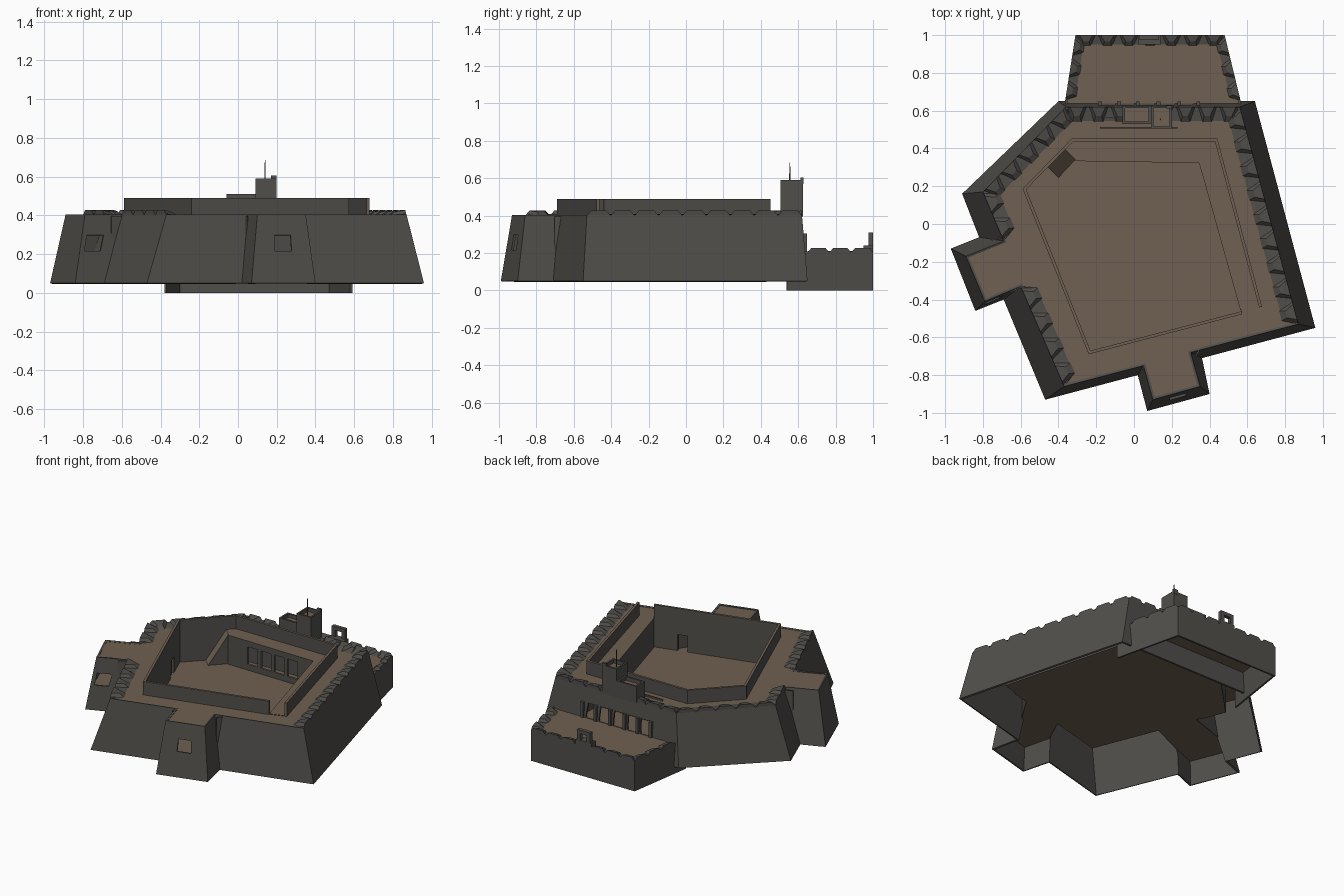
import bpy
import bmesh
from mathutils import Vector

if "Cube" in bpy.data.objects:
    bpy.data.objects.remove(bpy.data.objects["Cube"])


def material(name, rgb):
    m = bpy.data.materials.new(name)
    m.use_nodes = True
    m.diffuse_color = (*rgb, 1)
    m.node_tree.nodes["Principled BSDF"].inputs["Base Color"].default_value = (*rgb, 1)
    return m


STONE = material("dark stone", (0.082, 0.078, 0.07))
EARTH = material("brown earth", (0.16, 0.118, 0.085))


def finish(name, bm, mats, thick=0.0, offset=-1, merge=True):
    if merge:
        bmesh.ops.remove_doubles(bm, verts=bm.verts, dist=0.0005)
    mesh = bpy.data.meshes.new(name)
    bm.to_mesh(mesh)
    bm.free()
    ob = bpy.data.objects.new(name, mesh)
    bpy.context.collection.objects.link(ob)
    for m in mats:
        mesh.materials.append(m)
    if thick:
        s = ob.modifiers.new("thickness", 'SOLIDIFY')
        s.thickness, s.offset = thick, offset
        s.use_even_offset = True
        s.material_offset_rim = len(mats) - 1
    return ob


def panel(bm, a0, b0, b1, a1, holes=()):
    """Four-cornered wall sheet with rectangular openings (u0, u1, v0, v1)."""
    us = sorted({0, 1, *[h[i] for h in holes for i in (0, 1)]})
    vs = sorted({0, 1, *[h[i] for h in holes for i in (2, 3)]})

    def at(u, v):
        return bm.verts.new(a0.lerp(b0, u).lerp(a1.lerp(b1, u), v))

    for u, u2 in zip(us, us[1:]):
        for v, v2 in zip(vs, vs[1:]):
            cu, cv = (u + u2) / 2, (v + v2) / 2
            if not any(h[0] < cu < h[1] and h[2] < cv < h[3] for h in holes):
                bm.faces.new((at(u, v), at(u2, v), at(u2, v2), at(u, v2)))


def at_z(points, z):
    return [Vector((x, y, z)) for x, y in points]


def wall(name, low, high, holes, mats, thick, offset=-1, closed=False):
    bm = bmesh.new()
    n = len(low)
    for i in range(n if closed else n - 1):
        j = (i + 1) % n
        panel(bm, low[i], low[j], high[j], high[i], holes.get(i, ()))
    return finish(name, bm, mats, thick, offset)


def slab(name, loops, mat):
    """Flat sheet bounded by an outer loop, with later loops as holes."""
    bm = bmesh.new()
    for loop in loops:
        vs = [bm.verts.new(p) for p in loop]
        for a, b in zip(vs, vs[1:] + vs[:1]):
            bm.edges.new((a, b))
    bmesh.ops.triangle_fill(bm, use_beauty=True, edges=bm.edges[:], normal=(0, 0, 1))
    bmesh.ops.dissolve_limit(bm, angle_limit=0.01, verts=bm.verts, edges=bm.edges)
    return finish(name, bm, [mat])


def add_box(bm, x0, x1, y0, y1, z0, z1):
    r = bmesh.ops.create_cube(bm, size=1)
    for v in r["verts"]:
        v.co = (x0 if v.co.x < 0 else x1, y0 if v.co.y < 0 else y1, z0 if v.co.z < 0 else z1)


def box(name, dims, mat):
    bm = bmesh.new()
    add_box(bm, *dims)
    return finish(name, bm, [mat])


def merlons(bm, a, b, z, count, depth, height):
    """Wedge-shaped earthwork blocks on the inner side of the edge a-b."""
    along = (b - a).normalized()
    inward = Vector((-along.y, along.x, 0))
    step = (b - a).length / count
    for i in range(count):
        c = a + along * step * (i + 0.5)
        rings = []
        for out, inn, d, h0, h1 in ((.5, .2, 1, 0, 0), (.32, .14, .6, height, height * .7)):
            rings.append([bm.verts.new(c + along * step * s + inward * depth * k + Vector((0, 0, z + h - c.z)))
                          for s, k, h in ((-out, 0, h0), (out, 0, h0), (inn, d, h1), (-inn, d, h1))])
        lo, hi = rings
        bm.faces.new(hi)
        for k in range(4):
            m = (k + 1) % 4
            bm.faces.new((lo[k], lo[m], hi[m], hi[k]))


# Battered outer walls with two bastions
base = [(-.47, -.93), (.02, -.80), (.07, -.99), (.40, -.90), (.36, -.71), (.96, -.55), (.64, .65),
        (-.40, .65), (-.91, .16), (-.82, -.07), (-.97, -.13), (-.84, -.46), (-.69, -.40)]
crest = [(-.37, -.86), (.05, -.75), (.10, -.93), (.35, -.86), (.30, -.68), (.87, -.53), (.56, .62),
         (-.36, .62), (-.80, .17), (-.69, -.09), (-.89, -.17), (-.79, -.41), (-.60, -.33)]
low, high = at_z(base, .05), at_z(crest, .404)
piers = (.34, .24, .13, .02, -.08, -.18)
bay_u = [(.62 - x) / 1.0 for x in piers]
bays = [(a + .012, b - .012, .43, .71) for a, b in zip(bay_u, bay_u[1:])]
wall("outer_wall", low, high, {2: [(.36, .66, .47, .70)], 11: [(.14, .63, .47, .70)], 6: bays},
     [STONE], .012, closed=True)

# Deck around the sunken court, and the floor below
pit = [(.57, -.47), (-.235, -.68), (-.58, .185), (-.325, .445), (.435, .445), (.67, -.44)]
deck_edge = [p.lerp(Vector((0, -.1, .404)), .012) for p in high]
for p in deck_edge:
    p.z = .398
slab("deck", [deck_edge, at_z(pit, .398)], EARTH)
slab("court_floor", [at_z(pit, .2)], EARTH)

# Rooms between the court and the bastions or the terrace: outer points, then the two sides
rooms = {"front_room": [(.09, -.95), (.37, -.875), (.325, -.70), (.45, -.50), (.13, -.585), (.045, -.77)],
         "side_room": [(-.92, -.15), (-.81, -.425), (-.655, -.36), (-.41, -.25), (-.505, .0), (-.755, -.085)],
         "rear_room": [(-.2, .63), (.36, .63), (.36, .60), (.36, .45), (-.2, .45), (-.2, .60)]}
for name, pts in rooms.items():
    slab(name + "_floor", [at_z(pts, .2)], EARTH)
    for side, ends in (("first", pts[2:4]), ("second", pts[4:6])):
        wall(f"{name}_{side}_wall", at_z(ends, .2), at_z(ends, .396), {}, [STONE], .008, 0)

# Court walls rising above the deck, with doorways
wall("court_wall", at_z(pit, .2), at_z(pit, .49),
     {0: [(.19, .27, 0, .38)], 1: [(.72, .82, 0, .38)]}, [STONE, EARTH], .016, 0)

# Gallery inside the court with an arcade
gallery = [(-.31, .34), (.35, .33), (.57, -.455)]
slab("gallery_deck", [at_z(gallery + [(.57, -.47), (.67, -.44), (.435, .445), (-.325, .445), (-.37, .40)], .4)], EARTH)
arches = [(.23 + .155 * i, .345 + .155 * i, .2, .8) for i in range(4)]
wall("gallery_arcade", at_z(gallery, .2), at_z(gallery, .4), {0: arches}, [STONE, EARTH], .014, 0)

# Ramp from the court to the gallery
bm = bmesh.new()
foot, top, side = Vector((-.40, .245, .2)), Vector((-.31, .34, .4)), Vector((-.062, .062, 0))
drop = Vector((0, 0, -.2))
f0, t0, f1, t1, b0, b1 = [bm.verts.new(p) for p in (foot, top, foot + side, top + side,
                                                    top + drop, top + side + drop)]
bm.faces.new((f0, t0, t1, f1)).material_index = 1
bm.faces.new((f0, b0, t0))
bm.faces.new((f1, t1, b1))
bmesh.ops.recalc_face_normals(bm, faces=bm.faces)
finish("court_ramp", bm, [STONE, EARTH], merge=False)

# Rear terrace
terrace = [(.59, .54), (.48, 1.0), (-.31, 1.0), (-.38, .54)]
wall("terrace_wall", at_z(terrace, 0), at_z(terrace, .208), {}, [STONE], .012)
slab("terrace_deck", [at_z([(.565, .61), (.47, .99), (-.30, .99), (-.36, .61)], .2)], EARTH)

# Earthwork parapets on the main crest and terrace
bm = bmesh.new()
for i, n in ((5, 9), (6, 8), (7, 5), (8, 2), (12, 4)):
    merlons(bm, high[i], high[(i + 1) % len(high)], .40, n, .08, .028)
t = at_z([(.565, .65), (.48, 1.0), (-.31, 1.0), (-.365, .65)], .2)
for i, n in ((0, 3), (1, 7), (2, 3)):
    merlons(bm, t[i], t[i + 1], .203, n, .055, .025)
finish("parapet_blocks", bm, [STONE], merge=False)

# Sloped stone banks under the blocks
bm = bmesh.new()
for pts, edges, d, z0, z1 in ((high, (5, 6, 7, 8, 12), .075, .40, .41), (t, (0, 1, 2), .05, .201, .211)):
    for i in edges:
        a, b = pts[i], pts[(i + 1) % len(pts)]
        u = (b - a).normalized()
        inn = Vector((-u.y, u.x, 0)) * d
        quad = [(a, z1), (b, z1), (b + inn - u * d * .6, z0), (a + inn + u * d * .6, z0)]
        bm.faces.new([bm.verts.new((p.x, p.y, z)) for p, z in quad])
finish("parapet_banks", bm, [STONE], merge=False)

# Piers between the terrace openings
bm = bmesh.new()
for x in piers:
    add_box(bm, x - .01, x + .01, .62, .648, .2, .305)
finish("terrace_piers", bm, [STONE], merge=False)

# Small gate on the terrace parapet
bm = bmesh.new()
for dims in ((.03, .055, .975, 1, .2, .31), (.105, .13, .975, 1, .2, .31),
             (.03, .13, .975, 1, .285, .31), (.02, .14, .95, 1, .2, .24)):
    add_box(bm, *dims)
finish("terrace_gate", bm, [STONE], merge=False)


# Watch tower, lower platform and antenna
def turret(name, x0, x1, y0, y1, z):
    ring = [(x0, y0), (x1, y0), (x1, y1), (x0, y1)]
    wall(name + "_wall", at_z(ring, .395), at_z(ring, z), {}, [STONE], .012, closed=True)
    slab(name + "_roof", [at_z(ring, z - .025)], EARTH)


turret("tower", .09, .20, .505, .625, .59)
turret("platform", -.06, .09, .53, .625, .51)
box("tower_back_post", (.17, .20, .612, .627, .57, .605), STONE)
box("rear_kerb", (-.18, .05, .56, .57, .395, .41), STONE)
box("front_kerb", (-.18, .23, .505, .513, .395, .41), STONE)
bm = bmesh.new()
bmesh.ops.create_cone(bm, segments=6, radius1=.004, radius2=.002, depth=.12, cap_ends=True)
bmesh.ops.translate(bm, verts=bm.verts, vec=(.14, .555, .625))
finish("antenna", bm, [STONE])
